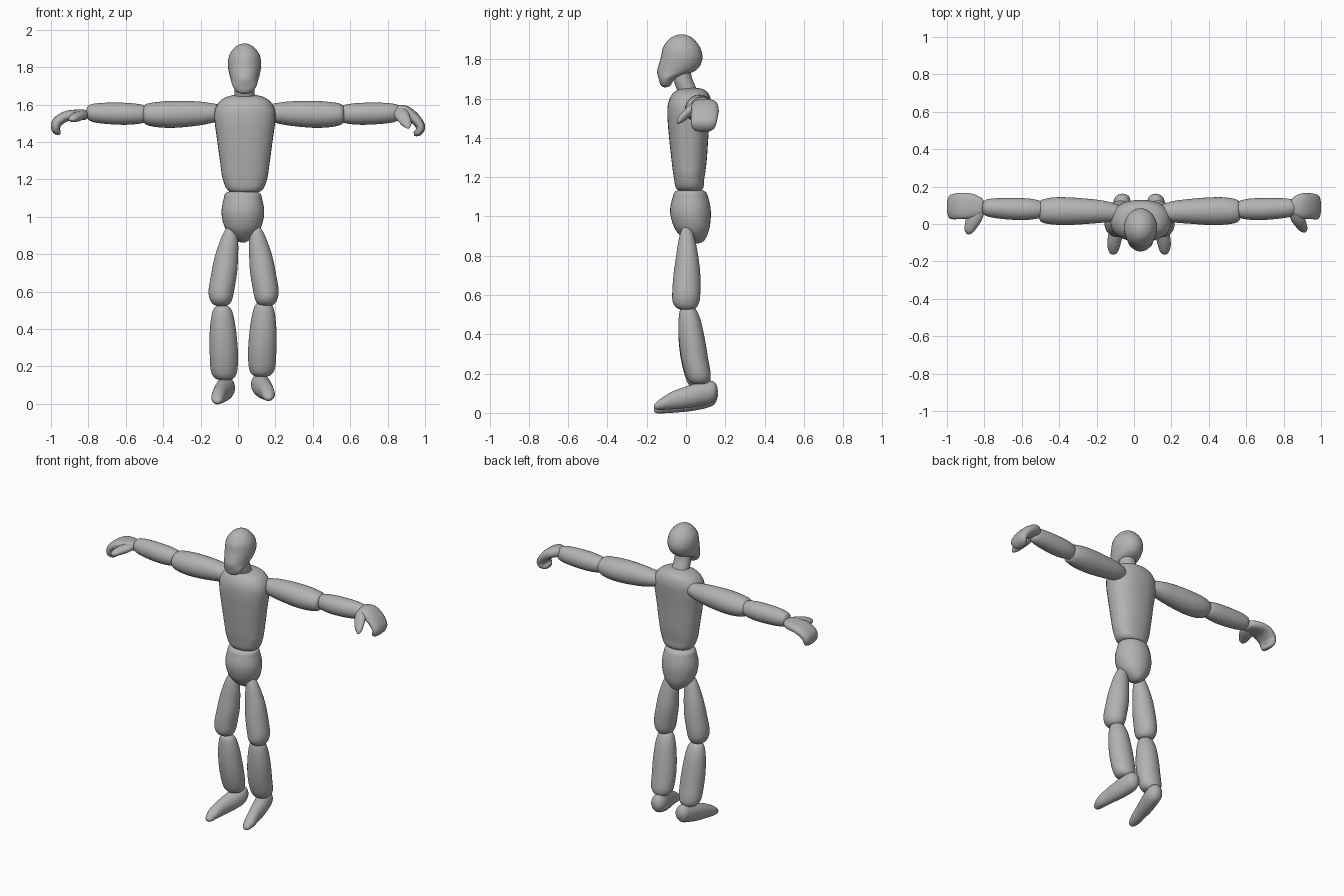
import bpy, bmesh, math
from mathutils import Vector

MID = 0.03          # x of the body's symmetry plane
N = 32              # sides per ring
grey = bpy.data.materials.new("plain_grey")
grey.diffuse_color = (0.45, 0.45, 0.45, 1)


def refine(rows, first, last, steps=5):
    """Smooth interpolation through the section rows."""
    pts = [first] + rows + [last]
    out = []
    for i in range(1, len(pts) - 2):
        p0, p1, p2, p3 = pts[i - 1:i + 3]
        for s in range(steps):
            t = s / steps
            out.append([0.5 * (2 * b + (c - a) * t + (2 * a - 5 * b + 4 * c - d) * t * t
                               + (3 * b - a - 3 * c + d) * t ** 3)
                        for a, b, c, d in zip(p0, p1, p2, p3)])
    out.append(list(rows[-1]))
    return out


def skin(name, rings):
    """Skin rings; the first and last ring collapse to poles."""
    bm = bmesh.new()
    first = bm.verts.new(rings[0][0])
    loops = [[bm.verts.new(p) for p in r] for r in rings[1:-1]]
    last = bm.verts.new(rings[-1][0])
    for i in range(N):
        j = (i + 1) % N
        bm.faces.new((first, loops[0][j], loops[0][i]))
        for a, b in zip(loops, loops[1:]):
            bm.faces.new((a[i], a[j], b[j], b[i]))
        bm.faces.new((loops[-1][i], loops[-1][j], last))
    bmesh.ops.recalc_face_normals(bm, faces=bm.faces)
    for f in bm.faces:
        f.smooth = True
    me = bpy.data.meshes.new(name)
    bm.to_mesh(me)
    bm.free()
    me.materials.append(grey)
    ob = bpy.data.objects.new(name, me)
    bpy.context.collection.objects.link(ob)
    return ob


def spow(v, p):
    return math.copysign(abs(v) ** p, v)


CIRCLE = [2 * math.pi * i / N for i in range(N)]


def loft(name, axis, rows, side=1, mid=MID, dz=0.0, power=1.0):
    """Rows are (position on axis, a min, a max, b min, b max)."""
    flip = lambda r: (r[0], r[2], r[1], r[4], r[3])
    rings = []
    for t, a0, a1, b0, b1 in refine(rows, flip(rows[1]), flip(rows[-2])):
        ring = []
        for an in CIRCLE:
            a = (a0 + a1) / 2 + (a1 - a0) / 2 * spow(math.cos(an), power)
            b = (b0 + b1) / 2 + (b1 - b0) / 2 * spow(math.sin(an), power)
            x, y, z = {'x': (t, a, b), 'y': (a, t, b), 'z': (a, b, t)}[axis]
            ring.append((mid + side * x, y, z + dz))
        rings.append(ring)
    return skin(name, rings)


def sweep(name, rows, wide, power=1.0):
    """Rows are (x, y, z, half width along 'wide', half thickness)."""
    neg = lambda r: (r[0], r[1], r[2], -r[3], -r[4])
    rows = refine(rows, neg(rows[1]), neg(rows[-2]))
    cen = [Vector(r[:3]) for r in rows]
    rings = []
    for i, r in enumerate(rows):
        tan = (cen[min(i + 2, len(cen) - 1)] - cen[max(i - 2, 0)]).normalized()
        u = Vector(wide)
        u = (u - tan * u.dot(tan)).normalized()
        v = tan.cross(u)
        rings.append([cen[i] + u * r[3] * spow(math.cos(a), power)
                      + v * r[4] * spow(math.sin(a), power) for a in CIRCLE])
    return skin(name, rings)


# Head with a forward muzzle, and a slanted neck
loft("head", 'z', [
    (1.657, 0, 0, -.105, -.105), (1.667, -.04, .04, -.128, -.078),
    (1.70, -.064, .064, -.139, -.055), (1.735, -.074, .074, -.147, .035),
    (1.765, -.082, .082, -.141, .07), (1.81, -.089, .089, -.128, .084),
    (1.86, -.083, .083, -.117, .072), (1.90, -.058, .058, -.088, .042),
    (1.92, -.03, .03, -.058, .012), (1.927, 0, 0, -.022, -.022)], mid=.035)
loft("neck", 'z', [
    (1.58, 0, 0, .02, .02), (1.59, -.055, .055, -.035, .075),
    (1.64, -.055, .055, -.045, .058), (1.70, -.052, .052, -.065, .032),
    (1.76, -.045, .045, -.065, .015), (1.77, 0, 0, -.03, -.03)], mid=.035)

# Torso and pelvis
loft("torso", 'z', [
    (1.13, 0, 0, .018, .018), (1.137, -.085, .085, -.045, .082),
    (1.20, -.118, .118, -.062, .094), (1.28, -.131, .131, -.073, .105),
    (1.42, -.15, .15, -.088, .115), (1.52, -.163, .163, -.095, .125),
    (1.58, -.158, .158, -.09, .128), (1.625, -.126, .126, -.068, .115),
    (1.648, -.075, .075, -.03, .085), (1.655, 0, 0, .03, .03)],
    mid=.037, power=.88)
loft("pelvis", 'z', [
    (.862, 0, 0, .05, .05), (.875, -.035, .035, .005, .09),
    (.92, -.083, .083, -.045, .114), (.97, -.106, .106, -.07, .124),
    (1.03, -.114, .114, -.081, .126), (1.09, -.104, .104, -.07, .115),
    (1.13, -.086, .086, -.05, .093), (1.14, 0, 0, .02, .02)], mid=.026)

# Mirrored limbs
for label, s in (("left", 1), ("right", -1)):
    loft(label + "_upper_arm", 'x', [
        (.08, .055, .055, 1.56, 1.56), (.09, .025, .09, 1.525, 1.59),
        (.17, .01, .12, 1.502, 1.607), (.25, .003, .132, 1.487, 1.617),
        (.37, -.005, .142, 1.476, 1.62), (.46, -.003, .142, 1.479, 1.614),
        (.52, .008, .13, 1.492, 1.603), (.537, .03, .11, 1.515, 1.58),
        (.542, .07, .07, 1.547, 1.547)], s)
    loft(label + "_forearm", 'x', [
        (.51, .08, .08, 1.55, 1.55), (.52, .04, .115, 1.51, 1.59),
        (.57, .025, .133, 1.496, 1.604), (.65, .021, .139, 1.492, 1.61),
        (.76, .03, .138, 1.499, 1.609), (.82, .043, .13, 1.512, 1.60),
        (.838, .06, .11, 1.535, 1.582), (.842, .085, .085, 1.557, 1.557)], s)
    loft(label + "_thigh", 'z', [
        (.522, .12, .12, .005, .005), (.53, .08, .16, -.04, .045),
        (.56, .061, .181, -.066, .066), (.61, .05, .187, -.07, .073),
        (.70, .035, .172, -.064, .073), (.78, .03, .156, -.053, .065),
        (.855, .029, .132, -.042, .052), (.915, .037, .107, -.029, .036),
        (.947, .053, .085, -.013, .016), (.957, .068, .068, 0, 0)], s)
    # Shin and foot hang slightly lower on the right
    drop = 0 if s > 0 else -.018
    loft(label + "_shin", 'z', [
        (.145, .1, .1, .07, .07), (.152, .055, .145, .025, .112),
        (.19, .032, .171, .0, .126), (.28, .027, .178, -.024, .112),
        (.38, .034, .179, -.037, .095), (.47, .047, .172, -.038, .075),
        (.525, .064, .157, -.03, .052), (.545, .09, .13, -.01, .03),
        (.55, .11, .11, .01, .01)], s, mid=.027, dz=drop)
    loft(label + "_foot", 'y', [
        (-.163, .138, .138, .033, .033), (-.152, .115, .158, .017, .053),
        (-.11, .099, .17, .016, .086), (-.05, .085, .164, .02, .117),
        (.03, .059, .156, .028, .144), (.10, .043, .142, .042, .162),
        (.14, .05, .13, .058, .16), (.156, .065, .112, .082, .14),
        (.162, .09, .09, .11, .11)], s, mid=.027, dz=drop)

# Curled mitten hands, each with its own pose
sweep("left_hand", [
    (.835, .09, 1.57, 0, 0), (.845, .09, 1.568, .04, .026),
    (.89, .095, 1.563, .066, .033), (.94, .096, 1.53, .069, .03),
    (.975, .09, 1.485, .066, .025), (.967, .088, 1.455, .058, .021),
    (.945, .088, 1.443, .035, .013), (.94, .088, 1.442, 0, 0)], (0, 1, 0), .8)
sweep("left_thumb", [
    (.855, .08, 1.575, 0, 0), (.86, .07, 1.57, .03, .02),
    (.875, .03, 1.545, .038, .025), (.893, -.005, 1.515, .032, .021),
    (.906, -.03, 1.49, .022, .015), (.912, -.045, 1.472, 0, 0)], (1, 0, .3))
sweep("right_hand", [
    (-.80, .09, 1.545, 0, 0), (-.81, .09, 1.545, .04, .024),
    (-.86, .095, 1.545, .064, .028), (-.92, .097, 1.537, .07, .028),
    (-.967, .092, 1.505, .067, .028), (-.974, .09, 1.468, .06, .023),
    (-.957, .09, 1.448, .036, .014), (-.95, .09, 1.445, 0, 0)], (0, 1, 0), .8)
sweep("right_thumb", [
    (-.82, .085, 1.545, 0, 0), (-.828, .07, 1.545, .03, .02),
    (-.855, .03, 1.537, .041, .026), (-.873, -.01, 1.53, .033, .023),
    (-.885, -.04, 1.522, .022, .016), (-.89, -.055, 1.518, 0, 0)], (1, 0, .2))
